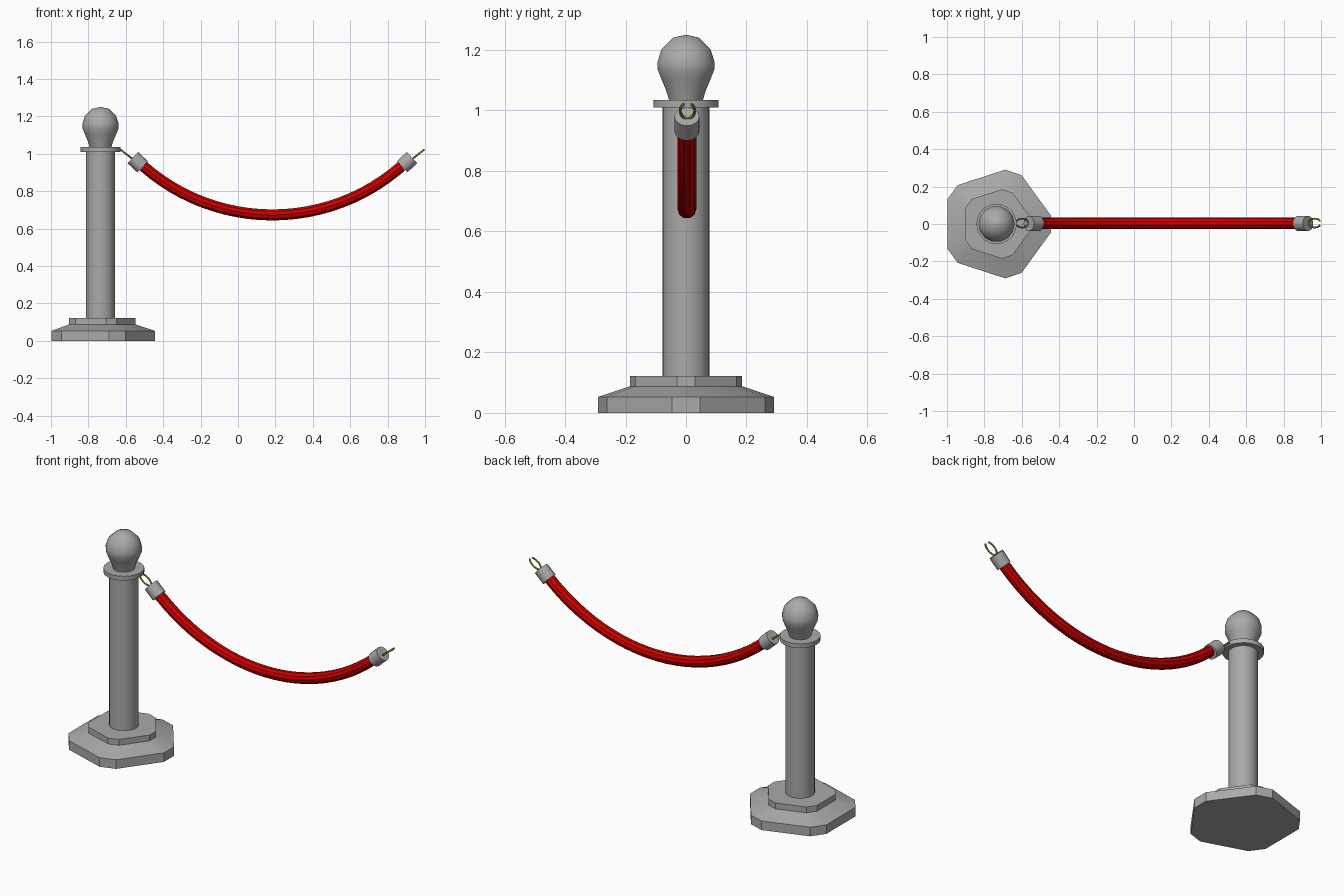
import bpy, bmesh
from math import sin, cos, radians, pi, asin
from mathutils import Vector

if "Cube" in bpy.data.objects:
    bpy.data.objects.remove(bpy.data.objects["Cube"])

CX = -0.735                      # post axis
RX, RZ, RR = 0.184, 1.718, 1.045  # rope arc centre and radius
RY = 0.003                       # rope plane


def finish(name, bm, mat, smooth=None):
    bmesh.ops.recalc_face_normals(bm, faces=bm.faces)
    me = bpy.data.meshes.new(name)
    bm.to_mesh(me)
    bm.free()
    ob = bpy.data.objects.new(name, me)
    bpy.context.collection.objects.link(ob)
    me.materials.append(mat)
    if smooth:
        bpy.ops.object.select_all(action='DESELECT')
        ob.select_set(True)
        bpy.context.view_layer.objects.active = ob
        bpy.ops.object.shade_smooth_by_angle(angle=radians(smooth))
    return ob


def skin(rings):
    bm = bmesh.new()
    vs = [[bm.verts.new(p) for p in r] for r in rings]
    n = len(vs[0])
    for a, b in zip(vs, vs[1:]):
        for i in range(n):
            j = (i + 1) % n
            bm.faces.new((a[i], a[j], b[j], b[i]))
    bm.faces.new(vs[0])
    bm.faces.new(vs[-1])
    return bm


def lathe(name, profile, angles, smooth=None):
    rings = [[(CX + r * cos(a), r * sin(a), z) for a in angles] for r, z in profile]
    return finish(name, skin(rings), grey, smooth)


def tube(name, path, radius, sides, mat, smooth=50, normal=Vector((0, 1, 0))):
    # sweep a round section along a planar path
    rings = []
    for i, p in enumerate(path):
        t = (path[min(i + 1, len(path) - 1)] - path[max(i - 1, 0)]).normalized()
        u = normal.cross(t).normalized()
        rings.append([p + radius * (cos(2 * pi * k / sides) * normal + sin(2 * pi * k / sides) * u)
                      for k in range(sides)])
    return finish(name, skin(rings), mat, smooth)


def circle(n):
    return [2 * pi * i / n for i in range(n)]


def colour(name, c):
    m = bpy.data.materials.new(name)
    m.diffuse_color = c
    m.use_nodes = True
    m.node_tree.nodes["Principled BSDF"].inputs["Base Color"].default_value = m.diffuse_color
    return m


grey = colour("grey", (0.4, 0.4, 0.4, 1))
red = colour("red", (0.6, 0.0, 0.0, 1))
brass = colour("dark_brass", (0.4, 0.4, 0.02, 1))

# base: pentagon with clipped corners
penta = [radians(72 * k + d) for k in range(5) for d in (-9, 9)]
lathe("base", [(0.294, 0), (0.294, 0.053), (0.188, 0.088), (0.188, 0.122)], penta, 17.5)

# post, flange and knob
lathe("post", [(0.077, 0.115), (0.077, 1.012)], circle(32), 30)
lathe("flange", [(0.108, 1.01), (0.108, 1.035)], circle(20), 30)
lathe("knob", [(0.056, 1.03), (0.068, 1.068), (0.084, 1.105), (0.096, 1.135), (0.097, 1.16),
               (0.083, 1.203), (0.045, 1.24), (0.003, 1.25)], circle(14), 50)

# rope hanging in an arc, with faceted sides
end = asin(0.69 / RR)
arc = [Vector((RX + RR * sin(end * k / 12), RY, RZ - RR * cos(end * k / 12))) for k in range(-12, 13)]
tube("rope", arc, 0.031, 10, red, 30)

for side, s in (("left", -1), ("right", 1)):
    # end collar
    d = Vector((s * cos(radians(43)), 0, sin(radians(43))))
    c = Vector((RX + s * 0.72, RY, 0.955))
    tube("collar_" + side, [c - d * 0.036, c + d * 0.036], 0.041, 16, grey)

    # open hook: oval wire with a gap at its tip
    h = Vector((s * cos(radians(38)), 0, sin(radians(38))))
    m = Vector((RX + s * 0.782, RY + 0.002, 0.999))
    y = Vector((0, 1, 0))
    pts = [m + h * 0.041 * cos(a) + y * 0.024 * sin(a)
           for a in [radians(27 + 306 * k / 20) for k in range(21)]]
    tube("hook_" + side, pts, 0.005, 6, brass, 50, h.cross(y))
